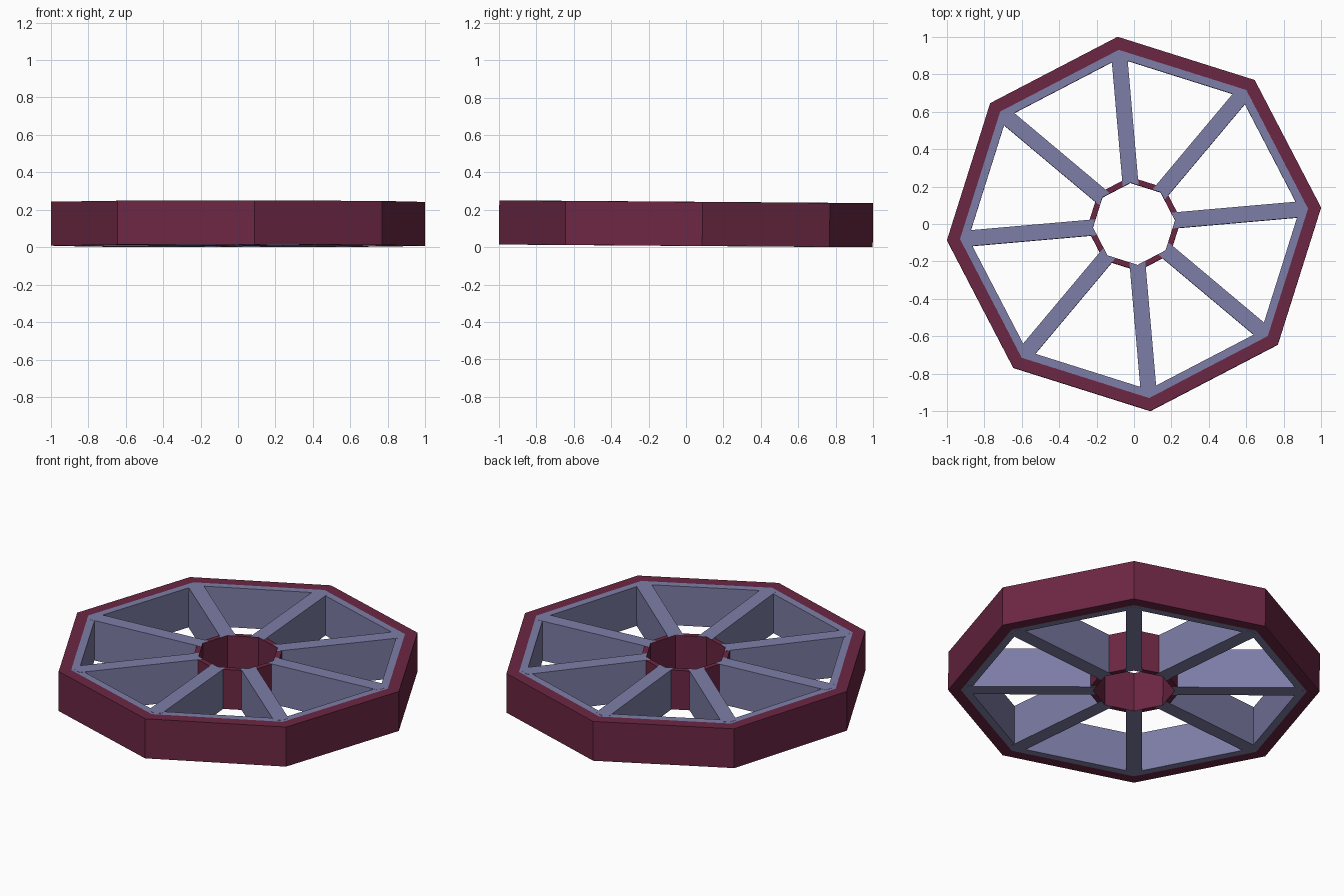
import bpy, bmesh
from math import sin, cos, radians
from mathutils import Matrix

if "Cube" in bpy.data.objects:
    bpy.data.objects.remove(bpy.data.objects["Cube"])

SIDES = 8
TURN = radians(5)          # the octagon is turned slightly about z
HALF = 0.1175              # half the wheel thickness
PLACE = Matrix.Translation((0, 0, 0.125)) @ Matrix.Rotation(radians(-0.43), 4, 'X')


def material(name, colour):
    m = bpy.data.materials.new(name)
    m.diffuse_color = (*colour, 1)
    m.use_nodes = True
    m.node_tree.nodes["Principled BSDF"].inputs["Base Color"].default_value = m.diffuse_color
    return m


maroon = material("maroon", (0.150, 0.020, 0.056))
slate = material("slate_blue", (0.205, 0.205, 0.385))


def finish(name, bm, mat):
    bmesh.ops.recalc_face_normals(bm, faces=bm.faces)
    bm.transform(PLACE)
    mesh = bpy.data.meshes.new(name)
    bm.to_mesh(mesh)
    bm.free()
    mesh.materials.append(mat)
    bpy.context.collection.objects.link(bpy.data.objects.new(name, mesh))


def ring(name, r_out, r_in, half, mat):
    """Octagonal ring with a rectangular section."""
    bm = bmesh.new()
    loops = []
    for i in range(SIDES):
        a = TURN + radians(360 / SIDES) * i
        loops.append([bm.verts.new((r * cos(a), r * sin(a), z))
                      for r, z in ((r_out, -half), (r_out, half), (r_in, half), (r_in, -half))])
    for i in range(SIDES):
        p, q = loops[i], loops[(i + 1) % SIDES]
        for k in range(4):
            n = (k + 1) % 4
            bm.faces.new((p[k], q[k], q[n], p[n]))
    finish(name, bm, mat)


def spoke(name, angle, mat, r_in=0.222, r_out=0.915, w=0.0425, half=HALF + 0.0008):
    """Bar whose ends are pointed to fit the octagon corners."""
    d = w * 0.414
    outline = [(r_in, 0), (r_in - d, -w), (r_out - d, -w),
               (r_out, 0), (r_out - d, w), (r_in - d, w)]
    bm = bmesh.new()
    face = bm.faces.new([bm.verts.new((x, y, -half)) for x, y in outline])
    top = bmesh.ops.extrude_face_region(bm, geom=[face])["geom"]
    bmesh.ops.translate(bm, vec=(0, 0, 2 * half),
                        verts=[v for v in top if isinstance(v, bmesh.types.BMVert)])
    bm.transform(Matrix.Rotation(angle, 4, 'Z'))
    finish(name, bm, mat)


# Tyre, inner rim and hub
ring("tyre", 1.003, 0.933, HALF, maroon)
ring("inner_rim", 0.934, 0.888, HALF, slate)
ring("hub", 0.252, 0.220, HALF, maroon)

# Spokes run to the octagon corners
for i in range(SIDES):
    spoke(f"spoke_{i + 1}", TURN + radians(360 / SIDES) * i, slate)
